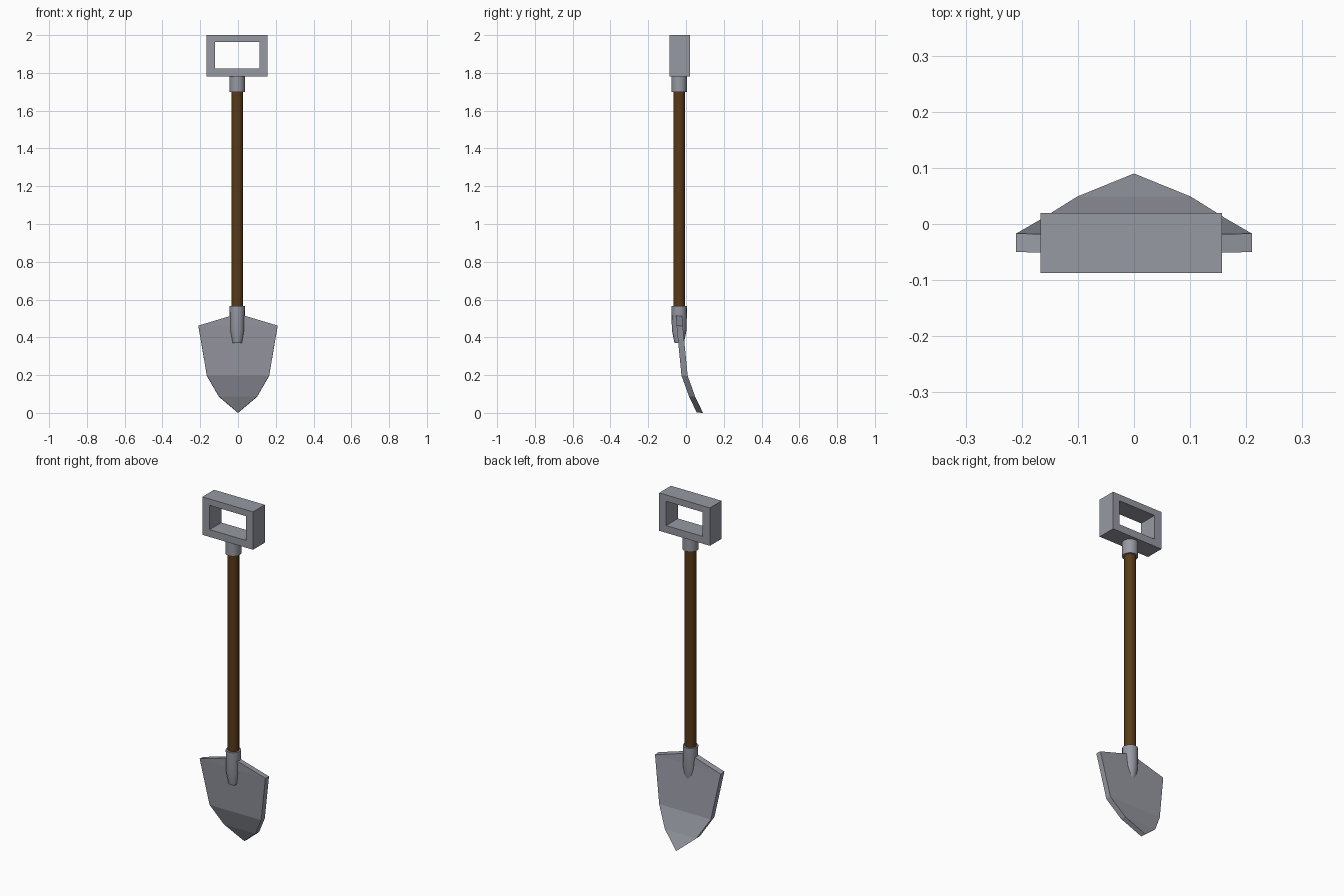
import bpy, bmesh, math

if "Cube" in bpy.data.objects:
    bpy.data.objects.remove(bpy.data.objects["Cube"])

CX, CY = -0.004, -0.036   # axis of the shaft


def material(name, colour):
    mat = bpy.data.materials.new(name)
    mat.diffuse_color = (*colour, 1)
    mat.use_nodes = True
    mat.node_tree.nodes["Principled BSDF"].inputs["Base Color"].default_value = mat.diffuse_color
    return mat


wood = material("wood", (0.10, 0.043, 0.009))
steel = material("steel", (0.31, 0.32, 0.365))


def finish(name, bm, smooth=False, mat=steel):
    bmesh.ops.recalc_face_normals(bm, faces=bm.faces[:])
    me = bpy.data.meshes.new(name)
    bm.to_mesh(me)
    bm.free()
    ob = bpy.data.objects.new(name, me)
    bpy.context.collection.objects.link(ob)
    me.materials.append(mat)
    if smooth:
        bpy.ops.object.select_all(action='DESELECT')
        ob.select_set(True)
        bpy.context.view_layer.objects.active = ob
        bpy.ops.object.shade_smooth_by_angle(angle=math.radians(30))
    return ob


def turned(name, rings, sides=16, mat=steel):
    """Closed solid lofted through (radius, z) rings around the shaft axis."""
    bm = bmesh.new()
    loops = [[bm.verts.new((CX + r * math.cos(2 * math.pi * i / sides),
                            CY + r * math.sin(2 * math.pi * i / sides), z))
              for i in range(sides)] for r, z in rings]
    for a, b in zip(loops, loops[1:]):
        for i in range(sides):
            j = (i + 1) % sides
            bm.faces.new((a[i], a[j], b[j], b[i]))
    bm.faces.new(loops[0])
    bm.faces.new(loops[-1])
    return finish(name, bm, True, mat)


def thicken(bm, faces, vec):
    """Extrude a sheet of faces into a solid."""
    ext = bmesh.ops.extrude_face_region(bm, geom=faces, use_keep_orig=True)
    bmesh.ops.translate(bm, vec=vec, verts=[g for g in ext["geom"]
                                            if isinstance(g, bmesh.types.BMVert)])


# Shaft with the metal collar above and the tapered socket below
turned("shaft", [(0.031, 0.50), (0.031, 1.74)], mat=wood)
turned("grip_collar", [(0.042, 1.70), (0.042, 1.79)])
turned("blade_socket", [(0.025, 0.37), (0.039, 0.44), (0.041, 0.565)])

# Rectangular grip frame
bm = bmesh.new()
outer = [(-0.167, 1.781), (0.157, 1.781), (0.157, 2.0), (-0.167, 2.0)]
inner = [(-0.121, 1.823), (0.113, 1.823), (0.113, 1.963), (-0.121, 1.963)]
o, n = [[bm.verts.new((x, -0.087, z)) for x, z in ring] for ring in (outer, inner)]
front = [bm.faces.new((o[i], o[(i + 1) % 4], n[(i + 1) % 4], n[i])) for i in range(4)]
thicken(bm, front, (0, 0.107, 0))
finish("grip", bm)

# Blade: (half width, front y, z) rows from tip to top, bent forward at z = 0.2
rows = [(0.0, 0.057, 0.002), (0.101, 0.016, 0.087), (0.165, -0.024, 0.198),
        (0.21, -0.05, 0.462), (0.0, -0.054, 0.525)]
bm = bmesh.new()
left = [bm.verts.new((-w, y, z)) for w, y, z in rows]
right = [bm.verts.new((w, y, z)) if w else left[i] for i, (w, y, z) in enumerate(rows)]
faces = []
for i in range(len(rows) - 1):
    ring = [left[i], right[i], right[i + 1], left[i + 1]]
    faces.append(bm.faces.new(list(dict.fromkeys(ring))))
thicken(bm, faces, (0, 0.033, -0.002))
finish("blade", bm)
